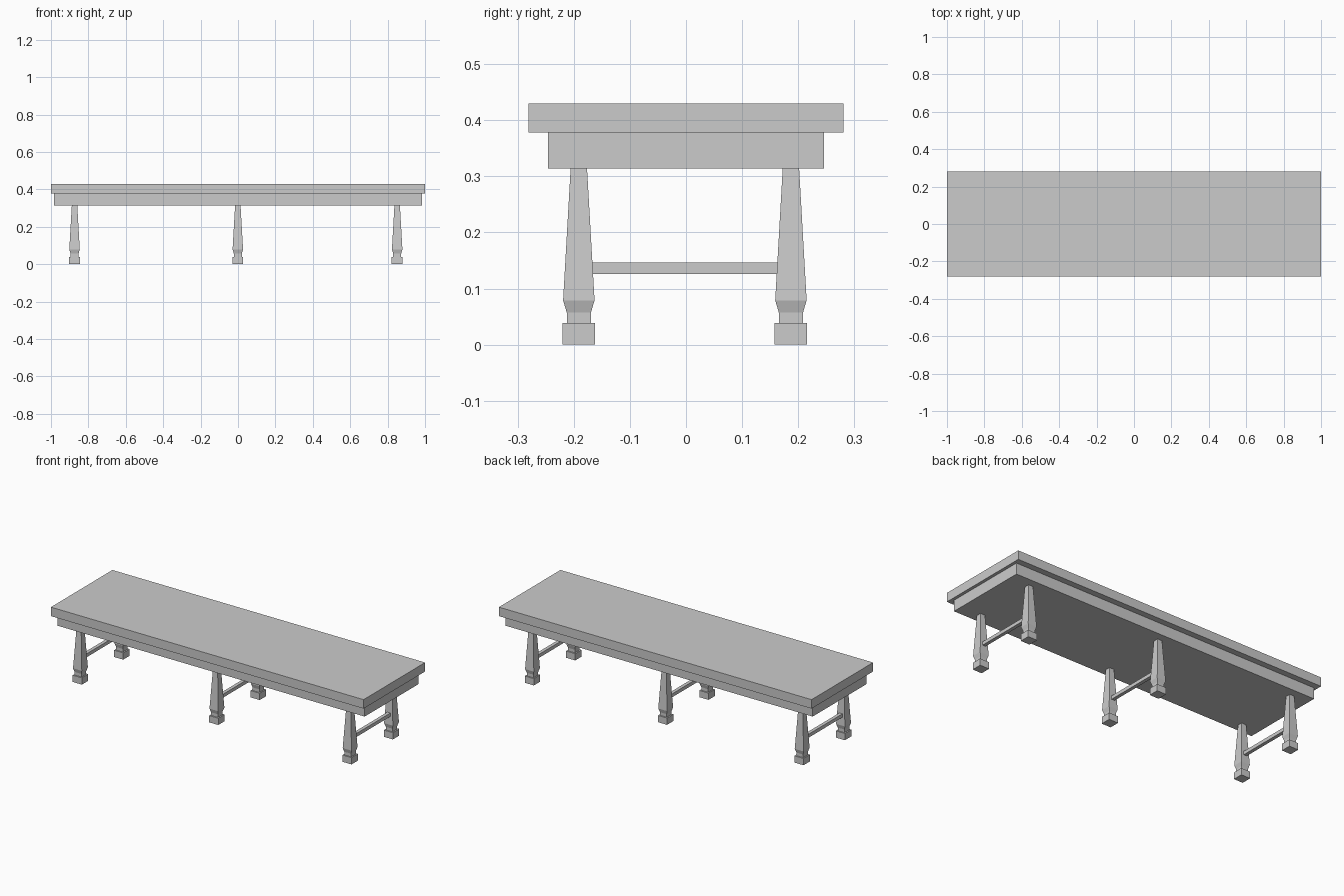
import bpy
import bmesh

cube = bpy.data.objects.get("Cube")
if cube:
    bpy.data.objects.remove(cube, do_unlink=True)

# Single flat grey
grey = bpy.data.materials.new("plain grey")
grey.use_nodes = True
colour = (0.6, 0.6, 0.6, 1)
grey.diffuse_color = colour
grey.node_tree.nodes["Principled BSDF"].inputs["Base Color"].default_value = colour


def finish(name, bm, location):
    bmesh.ops.recalc_face_normals(bm, faces=bm.faces)
    mesh = bpy.data.meshes.new(name)
    bm.to_mesh(mesh)
    bm.free()
    mesh.materials.append(grey)
    obj = bpy.data.objects.new(name, mesh)
    obj.location = location
    bpy.context.collection.objects.link(obj)
    return obj


def box(name, size, location):
    bm = bmesh.new()
    bmesh.ops.create_cube(bm, size=1)
    bmesh.ops.scale(bm, vec=size, verts=bm.verts)
    return finish(name, bm, location)


def square_turning(name, profile, location):
    """Stack square rings given as (half width, height) into a closed post."""
    bm = bmesh.new()
    rings = [[bm.verts.new((sx * w, sy * w, z))
              for sx, sy in ((-1, -1), (1, -1), (1, 1), (-1, 1))]
             for w, z in profile]
    for low, high in zip(rings, rings[1:]):
        for i in range(4):
            j = (i + 1) % 4
            bm.faces.new((low[i], low[j], high[j], high[i]))
    bm.faces.new(rings[0][::-1])
    bm.faces.new(rings[-1])
    return finish(name, bm, location)


# Top slab and the apron under it
box("table_top", (2, 0.562, 0.052), (0, 0, 0.404))
box("apron", (1.965, 0.492, 0.064), (0, 0, 0.346))

# Foot block, neck, flare and tapered shaft
leg_profile = [(0.029, 0), (0.029, 0.039), (0.0215, 0.039), (0.0215, 0.057),
               (0.028, 0.079), (0.0145, 0.316)]
front_y, back_y = -0.191, 0.187

# Three leg pairs, each tied by a stretcher
for place, x in (("right", -0.874), ("middle", -0.001), ("left", 0.851)):
    for side, y in (("front", front_y), ("back", back_y)):
        square_turning(f"{side}_{place}_leg", leg_profile, (x, y, 0))
    box(f"{place}_stretcher", (0.02, back_y - front_y, 0.02),
        (x, (front_y + back_y) / 2, 0.136))
